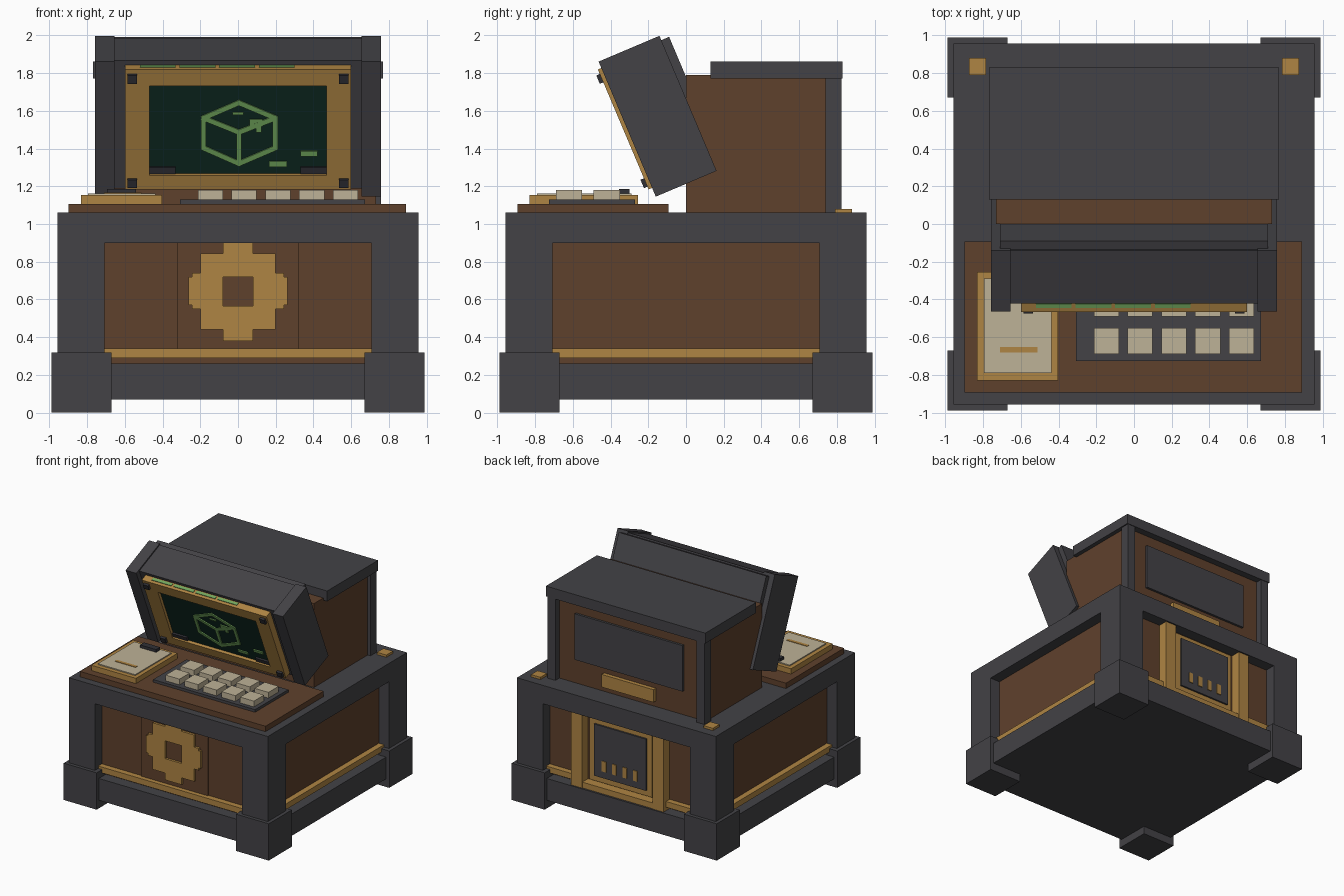
import bpy, bmesh, math
from mathutils import Matrix, Vector


def material(name, r, g, b):
    lin = [((c / 255 + 0.055) / 1.055) ** 2.4 if c > 10 else c / 255 / 12.92 for c in (r, g, b)]
    m = bpy.data.materials.new(name)
    m.diffuse_color = (*lin, 1)
    return m


IRON = material("dark iron", 67, 66, 70)
WOOD = material("brown wood", 95, 65, 44)
GOLD = material("brass", 175, 133, 67)
CREAM = material("cream", 190, 178, 151)
SCREEN = material("dark green glass", 15, 42, 34)
GREEN = material("green glow", 115, 168, 94)
BLACK = material("black iron", 48, 48, 54)

# Tilted frame of the display: local y is depth, local z runs up the face
TILT = Matrix.Translation((0, -0.16, 1.145)) @ Matrix.Rotation(math.radians(22.95), 4, 'X')


def boxes(name, mat, items, matrix=None):
    """One object from boxes given as (x0, x1, y0, y1, z0, z1)."""
    bm = bmesh.new()
    for x0, x1, y0, y1, z0, z1 in items:
        m = Matrix.Translation(((x0 + x1) / 2, (y0 + y1) / 2, (z0 + z1) / 2))
        m = m @ Matrix.Diagonal((x1 - x0, y1 - y0, z1 - z0, 1))
        bmesh.ops.create_cube(bm, size=1, matrix=m)
    return finish(name, mat, bm, matrix)


def finish(name, mat, bm, matrix=None):
    me = bpy.data.meshes.new(name)
    bm.to_mesh(me)
    bm.free()
    me.materials.append(mat)
    ob = bpy.data.objects.new(name, me)
    bpy.context.collection.objects.link(ob)
    if matrix:
        ob.matrix_world = matrix
    return ob


def mirror_x(b):
    return [b, (-b[1], -b[0], *b[2:])]


def corners(a, b, z0, z1):
    return [(*x, *y, z0, z1) for x in ((a, b), (-b, -a)) for y in ((a, b), (-b, -a))]


# Base cabinet
boxes("feet", IRON, corners(0.67, 0.987, 0, 0.32))
boxes("base_posts", IRON, corners(0.708, 0.957, 0.2, 1.0))
boxes("base_bottom", IRON, [(-0.957, 0.957, -0.957, 0.957, 0.07, 0.26)])
boxes("base_top", IRON, [(-0.957, 0.957, -0.957, 0.957, 0.9, 1.06)])
boxes("base_panels", WOOD, [(-0.86, 0.86, -0.86, 0.86, 0.2, 0.95)])
boxes("front_centre_panel", WOOD, [(-0.32, 0.32, -0.87, -0.85, 0.3, 0.92)])
boxes("base_trim", GOLD, [(-0.72, 0.72, -0.91, -0.85, 0.29, 0.34)]
      + mirror_x((0.85, 0.91, -0.72, 0.72, 0.29, 0.34))
      + mirror_x((0.4, 0.72, 0.85, 0.91, 0.29, 0.34)))
boxes("top_studs", GOLD, mirror_x((0.785, 0.875, 0.79, 0.88, 1.05, 1.08)))

# Stepped ring emblem on the front
ring = mirror_x((0.08, 0.2, -0.89, -0.86, 0.44, 0.845))
ring += mirror_x((0.2, 0.245, -0.89, -0.86, 0.55, 0.74))
ring += mirror_x((0.245, 0.262, -0.89, -0.86, 0.57, 0.72))
ring += [(-0.08, 0.08, -0.89, -0.86, 0.72, 0.9), (-0.08, 0.08, -0.89, -0.86, 0.38, 0.565)]
boxes("ring_emblem", GOLD, ring)

# Rear hatch
boxes("hatch_frame", GOLD, mirror_x((0.34, 0.445, 0.85, 0.945, 0.25, 0.9))
      + [(-0.34, 0.34, 0.85, 0.94, 0.25, 0.31)])
boxes("hatch_border", GOLD, [(-0.3, 0.3, 0.85, 0.895, 0.33, 0.87)])
hatch = boxes("hatch_plate", IRON, [(-0.25, 0.25, 0.88, 0.91, 0.38, 0.83)])
boxes("hatch_vents", GOLD, [(x - 0.02, x + 0.02, 0.9, 0.917, 0.44, 0.53)
                            for x in (-0.15, -0.05, 0.05, 0.15)])

# Desk top with tray and keypad
boxes("desk_board", WOOD, [(-0.897, 0.89, -0.893, -0.093, 1.055, 1.107)])
boxes("tray", GOLD, [(-0.832, -0.403, -0.828, -0.255, 1.1, 1.153)])
boxes("paper", CREAM, [(-0.795, -0.437, -0.79, -0.29, 1.14, 1.162)])
boxes("paper_mark", GOLD, [(-0.71, -0.51, -0.68, -0.652, 1.16, 1.166)])
boxes("paper_clip", BLACK, [(-0.695, -0.54, -0.355, -0.3, 1.16, 1.186)])
boxes("keypad", IRON, [(-0.308, 0.673, -0.727, -0.27, 1.1, 1.13)])
boxes("keys", CREAM, [(-0.213 + i * 0.179, -0.08 + i * 0.179, y, y + 0.14, 1.125, 1.18)
                      for i in range(5) for y in (-0.69, -0.49)])

# Rear cabinet
boxes("cabinet", WOOD, [(-0.73, 0.73, 0, 0.77, 1.06, 1.79)])
boxes("cabinet_posts", IRON, mirror_x((0.68, 0.757, 0.74, 0.825, 1.06, 1.78)))
boxes("cabinet_roof", IRON, [(-0.767, 0.767, 0.13, 0.83, 1.77, 1.86)])
boxes("back_panel", IRON, [(-0.52, 0.52, 0.76, 0.79, 1.27, 1.67)])
boxes("back_plate", GOLD, [(-0.25, 0.25, 0.76, 0.805, 1.11, 1.22)])

# Tilted display housing
boxes("display_cheeks", IRON, mirror_x((0.655, 0.757, 0, 0.35, 0, 0.777)), TILT)
boxes("display_body", IRON, [(-0.66, 0.66, 0.04, 0.345, 0.03, 0.765)], TILT)
boxes("display_back", IRON, [(-0.71, 0.71, 0.34, 0.395, 0.05, 0.752)], TILT)
boxes("bezel", GOLD, mirror_x((0.47, 0.6, -0.02, 0.045, 0.05, 0.74))
      + [(-0.47, 0.47, -0.02, 0.045, 0.645, 0.74), (-0.47, 0.47, -0.02, 0.045, 0.05, 0.13)], TILT)
boxes("bezel_bolts", BLACK, [(x - 0.025, x + 0.025, -0.04, -0.01, z - 0.024, z + 0.024)
                             for x in (-0.56, 0.56) for z in (0.09, 0.69)], TILT)
boxes("screen", SCREEN, [(-0.48, 0.48, 0.005, 0.045, 0.12, 0.65)], TILT)
boxes("screen_brackets", BLACK, mirror_x((0.33, 0.47, -0.01, 0.01, 0.135, 0.172)), TILT)
boxes("top_glow", GREEN, [(x, x + 0.19, 0.005, 0.03, 0.735, 0.745)
                          for x in (-0.52, -0.31, -0.1, 0.11)], TILT)

# Cube drawing on the screen, made of thin strokes
hexagon = [(0.005, 0.54), (0.198, 0.452), (0.198, 0.28),
           (0.005, 0.19), (-0.183, 0.28), (-0.183, 0.452)]
centre = (0.005, 0.37)
strokes = [(hexagon[i], hexagon[(i + 1) % 6]) for i in range(6)]
strokes += [(centre, hexagon[i]) for i in (1, 3, 5)]
bm = bmesh.new()
for p, q in strokes:
    a, b = Vector((p[0], 0.001, p[1])), Vector((q[0], 0.001, q[1]))
    d = b - a
    m = Matrix.Translation((a + b) / 2) @ Matrix.Rotation(-math.atan2(d.z, d.x), 4, 'Y')
    bmesh.ops.create_cube(bm, size=1, matrix=m @ Matrix.Diagonal((d.length + 0.02, 0.009, 0.028, 1)))
finish("cube_drawing", GREEN, bm, TILT)
boxes("screen_marks", GREEN, [(x0, x1, -0.003, 0.006, z0, z1) for x0, x1, z0, z1 in (
    (0.33, 0.42, 0.232, 0.262), (0.165, 0.26, 0.173, 0.202),
    (0.06, 0.13, 0.405, 0.445), (0.095, 0.125, 0.37, 0.405), (-0.03, 0.03, 0.47, 0.485))], TILT)
